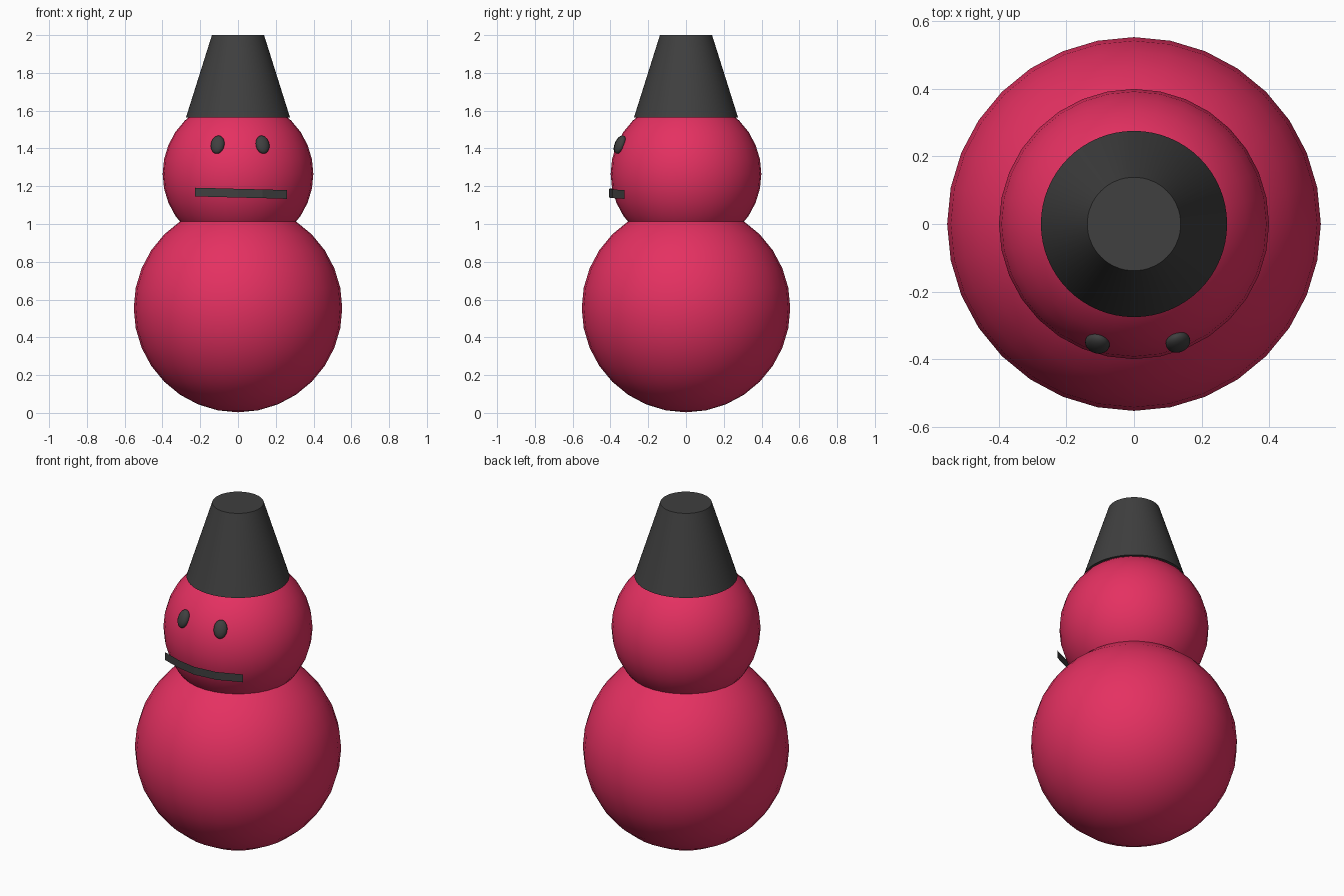
import bpy
from mathutils import Vector

if "Cube" in bpy.data.objects:
    bpy.data.objects.remove(bpy.data.objects["Cube"])


def material(name, color):
    m = bpy.data.materials.new(name)
    m.diffuse_color = (*color, 1)
    m.use_nodes = True
    m.node_tree.nodes["Principled BSDF"].inputs["Base Color"].default_value = m.diffuse_color
    return m


PINK = material("pink", (0.78, 0.03, 0.12))
DARK = material("charcoal", (0.05, 0.05, 0.05))


def finish(obj, name, mat, angle=None):
    obj.name = name
    obj.data.materials.append(mat)
    if angle is None:
        bpy.ops.object.shade_smooth()
    else:
        bpy.ops.object.shade_smooth_by_angle(angle=angle)
    return obj


def ball(name, z, radius):
    bpy.ops.mesh.primitive_uv_sphere_add(segments=32, ring_count=16, radius=radius, location=(0, 0, z))
    return finish(bpy.context.object, name, PINK)


# Body and head
ball("body", 0.555, 0.552)
ball("head", 1.265, 0.399)

# Tapered hat
bpy.ops.mesh.primitive_cone_add(vertices=64, radius1=0.275, radius2=0.138,
                                depth=0.435, location=(0, 0, 1.7825))
finish(bpy.context.object, "hat", DARK, 0.6)

# Flattened oval eyes, turned to lie on the head surface
for name, pos in (("left_eye", (-0.108, -0.352, 1.42)), ("right_eye", (0.13, -0.349, 1.42))):
    p = Vector(pos)
    bpy.ops.mesh.primitive_uv_sphere_add(segments=32, ring_count=16, radius=1, location=p)
    eye = bpy.context.object
    eye.scale = (0.037, 0.025, 0.051)
    eye.rotation_euler = (p - Vector((0, 0, 1.265))).to_track_quat('-Y', 'Z').to_euler()
    finish(eye, name, DARK)

# Mouth: a thin upright strip bent around the face
path = [(-0.228, -0.355, 1.169), (-0.11, -0.392, 1.166), (0, -0.408, 1.163),
        (0.13, -0.388, 1.16), (0.26, -0.325, 1.156)]
verts = [(x, y, z + s * 0.023) for x, y, z in path for s in (-1, 1)]
faces = [(2 * i, 2 * i + 2, 2 * i + 3, 2 * i + 1) for i in range(len(path) - 1)]
mesh = bpy.data.meshes.new("mouth")
mesh.from_pydata(verts, [], faces)
mouth = bpy.data.objects.new("mouth", mesh)
mesh.materials.append(DARK)
bpy.context.collection.objects.link(mouth)
